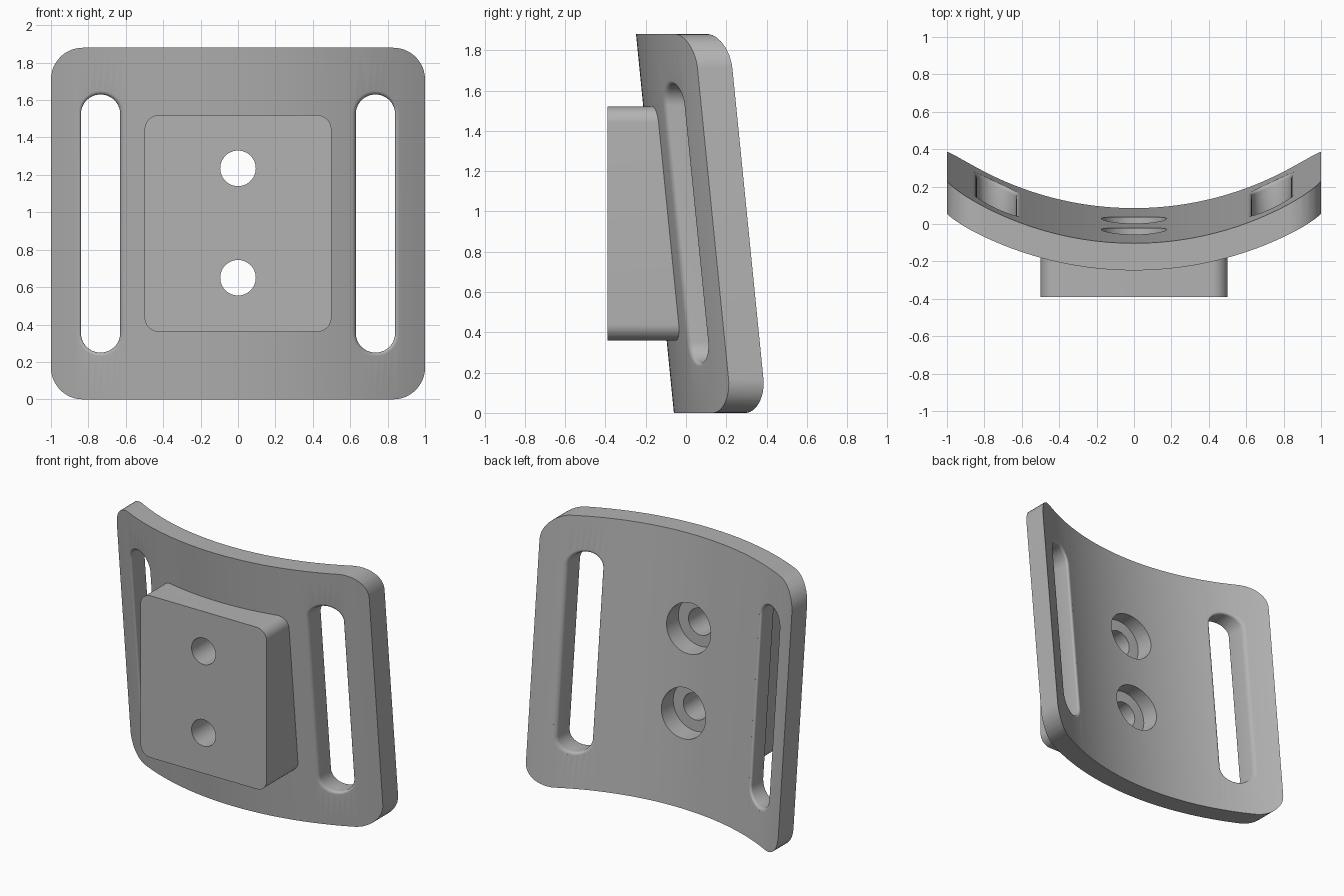
import bpy
import bmesh
from math import sin, cos, pi, sqrt

TILT = 0.1                      # backward lean per unit height
FRONT_R, BACK_R = 1.88, 1.74    # plate curvature
FRONT_Y, BACK_Y = -0.06, 0.085  # plate centre line at the bottom
HEIGHT = 1.88

cube = bpy.data.objects.get("Cube")
if cube:
    bpy.data.objects.remove(cube, do_unlink=True)

grey = bpy.data.materials.new("plain grey")
grey.use_nodes = True
grey.diffuse_color = (0.45, 0.45, 0.45, 1)
grey.node_tree.nodes["Principled BSDF"].inputs["Base Color"].default_value = (0.45, 0.45, 0.45, 1)


def front(x, z):
    return FRONT_Y - TILT * z + FRONT_R - sqrt(FRONT_R ** 2 - x * x)


def back(x, z):
    return BACK_Y - TILT * z + BACK_R - sqrt(BACK_R ** 2 - x * x)


def loft(name, rings):
    """Closed solid through rings of matching points."""
    bm = bmesh.new()
    loops = [[bm.verts.new(p) for p in ring] for ring in rings]
    n = len(loops[0])
    for a, b in zip(loops, loops[1:]):
        for i in range(n):
            j = (i + 1) % n
            bm.faces.new((a[i], a[j], b[j], b[i]))
    bm.faces.new(loops[0][::-1])
    bm.faces.new(loops[-1])
    bmesh.ops.recalc_face_normals(bm, faces=bm.faces)
    mesh = bpy.data.meshes.new(name)
    bm.to_mesh(mesh)
    bm.free()
    mesh.materials.append(grey)
    obj = bpy.data.objects.new(name, mesh)
    bpy.context.collection.objects.link(obj)
    return obj


def rounded(x0, x1, z0, z1, r, steps=12):
    """Rounded rectangle outline in the x-z plane."""
    pts = []
    corners = [(x1 - r, z1 - r), (x0 + r, z1 - r), (x0 + r, z0 + r), (x1 - r, z0 + r)]
    for k, (cx, cz) in enumerate(corners):
        for i in range(steps + 1):
            a = (k + i / steps) * pi / 2
            pts.append((cx + r * cos(a), cz + r * sin(a)))
    return pts


def circle(cz, r, n=48):
    return [(r * cos(2 * pi * i / n), cz + r * sin(2 * pi * i / n)) for i in range(n)]


def ring(outline, depth):
    return [(x, depth(x, z), z) for x, z in outline]


def prism(name, outline, y0, y1):
    return loft(name, [ring(outline, lambda x, z: y0), ring(outline, lambda x, z: y1)])


def combine(target, tool, operation):
    mod = target.modifiers.new(operation.lower(), 'BOOLEAN')
    mod.object, mod.operation, mod.solver = tool, operation, 'EXACT'
    bpy.context.view_layer.objects.active = target
    bpy.ops.object.modifier_apply(modifier=mod.name)
    bpy.data.objects.remove(tool, do_unlink=True)


# Curved leaning slab trimmed to a rounded rectangle
xs = [1.1 * (i / 32 - 1) for i in range(65)]
plate = loft("curved_mounting_plate", [
    [(x, front(x, z), z) for x in xs] + [(x, back(x, z), z) for x in reversed(xs)]
    for z in (-0.2, HEIGHT + 0.2)])
combine(plate, prism("outline", rounded(-1, 1, 0, HEIGHT, 0.17), -1, 1), 'INTERSECT')

# Front block, ending inside the plate
block_outline = rounded(-0.5, 0.5, 0.36, 1.52, 0.08)
block = loft("front_block", [
    ring(block_outline, lambda x, z: -0.39),
    ring(block_outline, lambda x, z: FRONT_Y + 0.09 - TILT * z)])
combine(plate, block, 'UNION')

# Strap slots with rounded rims following both plate surfaces
RIM = 0.02
arc = [i * pi / 12 for i in range(7)]
levels = [(RIM, -0.1)] + [(RIM * (1 - sin(a)), RIM * (1 - cos(a))) for a in arc]
for side in (-1, 1):
    def slot(grow):
        mid = side * 0.735
        half = 0.105 + grow
        return rounded(mid - half, mid + half, 0.25 - grow, 1.63 + grow, half - 0.0005)
    rings = [ring(slot(g), lambda x, z: front(x, z) + d) for g, d in levels]
    rings += [ring(slot(g), lambda x, z: back(x, z) - d) for g, d in reversed(levels)]
    combine(plate, loft("slot_cutter", rings), 'DIFFERENCE')

# Screw holes, recessed from the back
for z in (0.65, 1.235):
    floor = back(0, z) - 0.125
    combine(plate, prism("recess_cutter", circle(z, 0.175), floor, 0.5), 'DIFFERENCE')
    combine(plate, prism("hole_cutter", circle(z, 0.095), -0.6, 0.5), 'DIFFERENCE')

# Smooth curves, sharp edges
bpy.ops.object.select_all(action='DESELECT')
plate.select_set(True)
bpy.context.view_layer.objects.active = plate
bpy.ops.object.shade_smooth_by_angle(angle=pi / 6)
